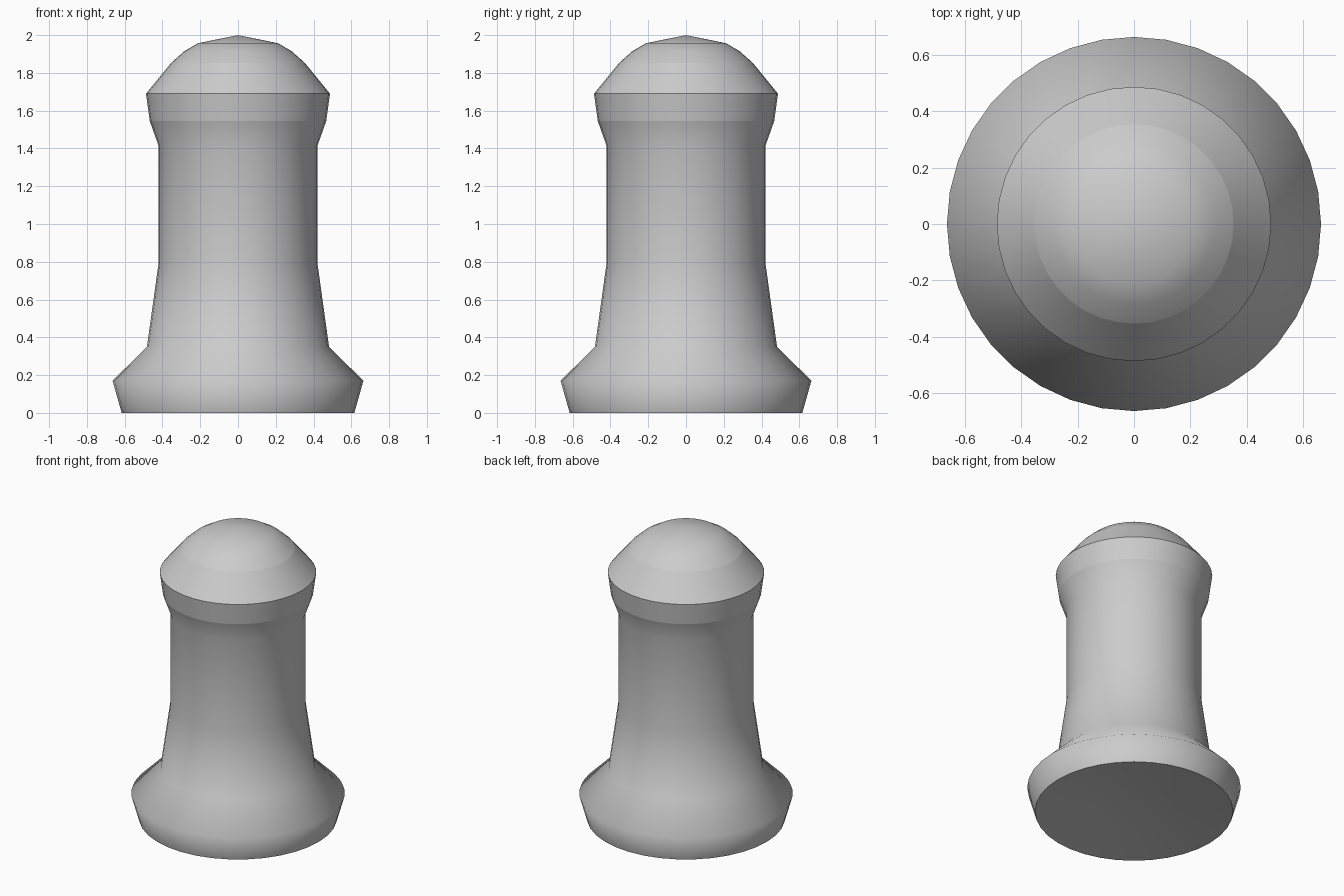
import bpy, bmesh
from math import cos, sin, tau

if "Cube" in bpy.data.objects:
    bpy.data.objects.remove(bpy.data.objects["Cube"])

SIDES = 36


def lathe(name, profile, creases):
    """Turn an (r, z) profile about z; creases are ring numbers kept sharp."""
    bm = bmesh.new()
    rings = []
    for r, z in profile:
        if r == 0:
            rings.append([bm.verts.new((0, 0, z))] * SIDES)
        else:
            rings.append([bm.verts.new((r * cos(tau * i / SIDES), r * sin(tau * i / SIDES), z))
                          for i in range(SIDES)])
    for low, high in zip(rings, rings[1:]):
        for i in range(SIDES):
            j = (i + 1) % SIDES
            bm.faces.new(dict.fromkeys((low[i], low[j], high[j], high[i])))
    for f in bm.faces:
        f.smooth = True
    for k in creases:
        for i in range(SIDES):
            bm.edges.get((rings[k][i], rings[k][(i + 1) % SIDES])).smooth = False
    mesh = bpy.data.meshes.new(name)
    bm.to_mesh(mesh)
    bm.free()
    obj = bpy.data.objects.new(name, mesh)
    bpy.context.collection.objects.link(obj)
    return obj


# Bollard: flared foot, straight shaft, collar and domed cap in one skin
lathe("bollard", [
    (0, 0.06), (0.3, 0.04), (0.616, 0),                 # dished underside
    (0.664, 0.17), (0.482, 0.35),                       # foot
    (0.421, 0.79), (0.421, 1.415),                      # shaft
    (0.467, 1.545), (0.487, 1.69),                      # collar
    (0.354, 1.853), (0.285, 1.914), (0.212, 1.957),     # dome
    (0, 2.0),
], creases=(2, 7, 8, 9))
